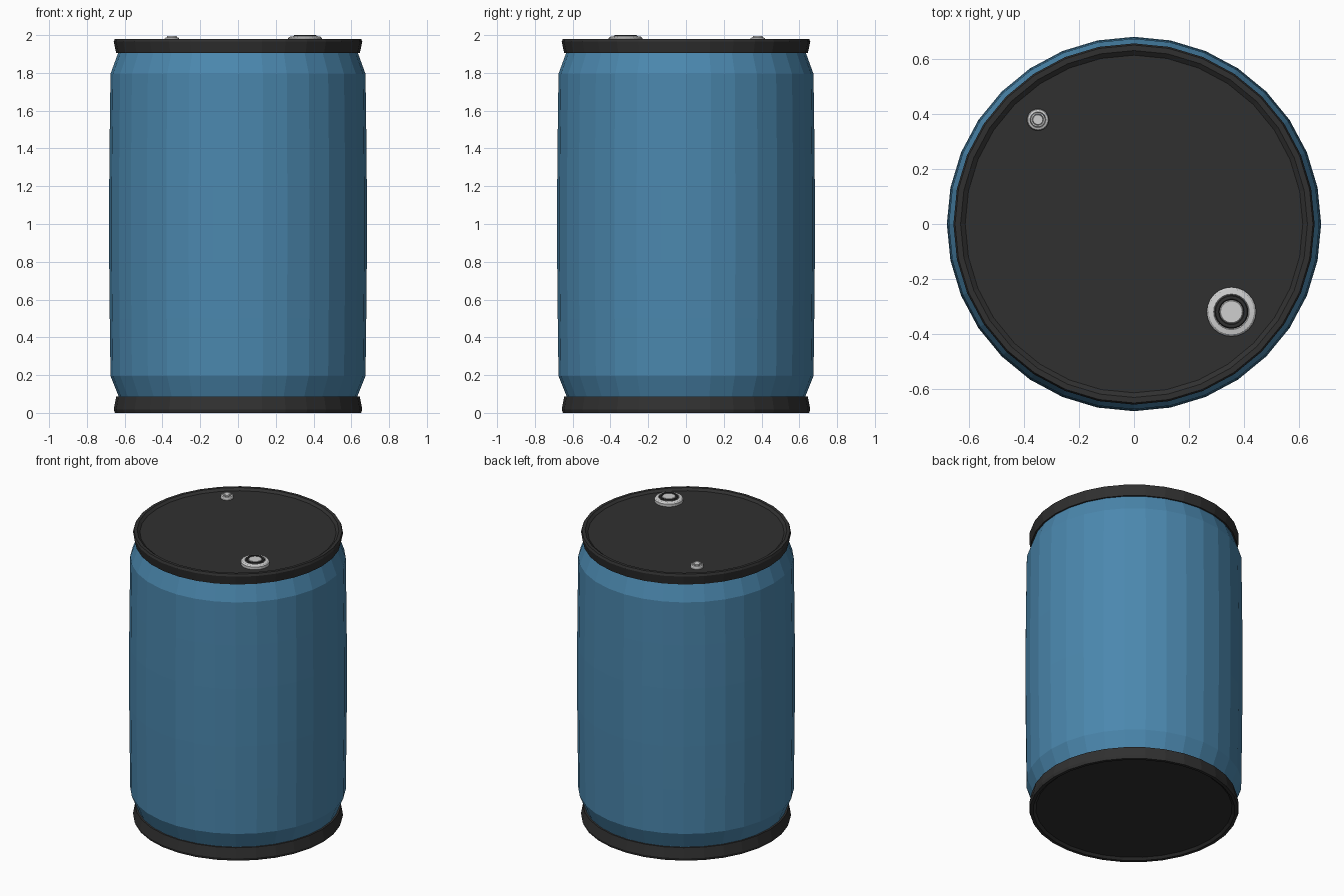
import bpy, math

if "Cube" in bpy.data.objects:
    bpy.data.objects.remove(bpy.data.objects["Cube"])


def material(name, rgb):
    m = bpy.data.materials.new(name)
    m.diffuse_color = (*rgb, 1)
    m.use_nodes = True
    m.node_tree.nodes["Principled BSDF"].inputs["Base Color"].default_value = m.diffuse_color
    return m


BLUE = material("drum blue", (0.07, 0.245, 0.425))
BLACK = material("lid black", (0.03, 0.03, 0.03))
METAL = material("bung grey", (0.62, 0.62, 0.62))


def lathe(name, profile, sides, mat, at=(0, 0, 0)):
    """Spin (radius, height) points round z, a radius of 0 makes a pole."""
    verts, rings, faces = [], [], []
    for r, z in profile:
        n = 1 if r == 0 else sides
        rings.append([len(verts) + i for i in range(n)])
        verts += [(r * math.cos(2 * math.pi * i / sides),
                   r * math.sin(2 * math.pi * i / sides), z) for i in range(n)]
    for a, b in zip(rings, rings[1:]):
        for i in range(sides):
            j = (i + 1) % sides
            q = [a[i % len(a)], a[j % len(a)], b[j % len(b)], b[i % len(b)]]
            faces.append(list(dict.fromkeys(q)))
    me = bpy.data.meshes.new(name)
    me.from_pydata(verts, [], faces)
    me.materials.append(mat)
    ob = bpy.data.objects.new(name, me)
    ob.location = at
    bpy.context.collection.objects.link(ob)
    return ob


# slightly bulging barrel wall
lathe("drum_body", [(0.63, 0.06), (0.633, 0.09), (0.675, 0.195), (0.679, 0.5),
                    (0.682, 0.8), (0.682, 1.2), (0.679, 1.5), (0.675, 1.795),
                    (0.633, 1.91), (0.63, 1.94)], 32, BLUE)

# rimmed top lid and bottom cap, each with a shallow recessed disc
lathe("top_lid", [(0.62, 1.905), (0.645, 1.905), (0.658, 1.965), (0.652, 1.98),
                  (0.632, 1.98), (0.615, 1.966), (0, 1.966)], 32, BLACK)
lathe("bottom_cap", [(0, 0.014), (0.615, 0.014), (0.632, 0), (0.652, 0),
                     (0.658, 0.018), (0.645, 0.086), (0.62, 0.086)], 32, BLACK)

# two bungs: an outer ring with a raised plug in its dark groove
for label, x, y, r, top in (("large", 0.355, -0.32, 0.09, 2.0),
                            ("small", -0.35, 0.38, 0.04, 1.994)):
    lathe(label + "_bung_ring", [(r, 1.96), (r, top - 0.016), (r * 0.92, top - 0.009),
                                 (r * 0.72, top - 0.006), (r * 0.68, top - 0.012),
                                 (r * 0.66, 1.966)], 24, METAL, (x, y, 0))
    lathe(label + "_bung_groove", [(r * 0.68, top - 0.006), (r * 0.64, top),
                                   (r * 0.52, top), (r * 0.46, top - 0.008), (r * 0.4, top - 0.014)],
          24, BLACK if label == "large" else METAL, (x, y, 0))
    lathe(label + "_bung_plug", [(r * 0.48, 1.96), (r * 0.48, top - 0.005),
                                 (r * 0.44, top - 0.001), (0, top - 0.001)], 24, METAL, (x, y, 0))
